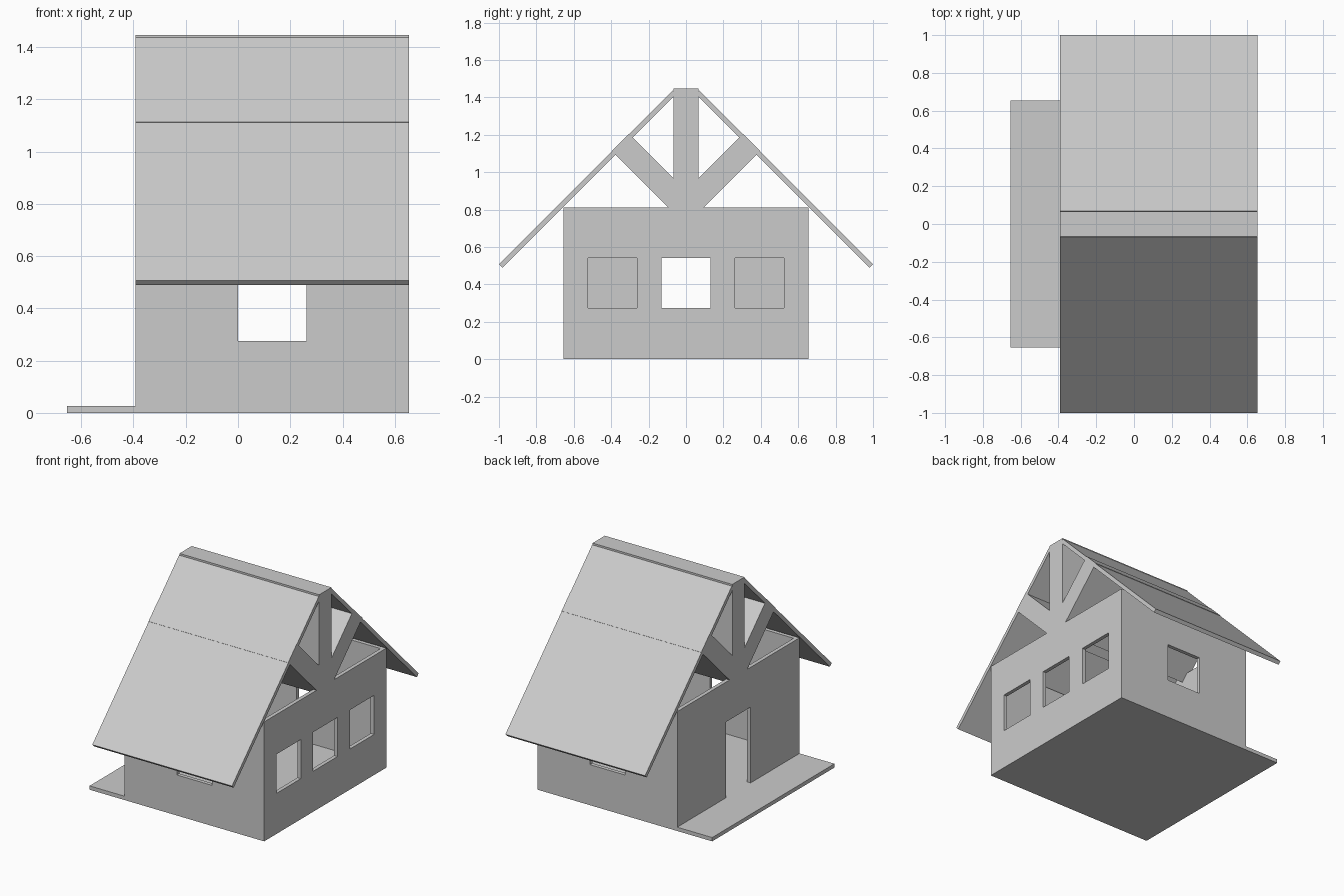
import bpy, bmesh
from mathutils import Vector

if "Cube" in bpy.data.objects:
    bpy.data.objects.remove(bpy.data.objects["Cube"])

X0, X1 = -0.393, 0.655      # gable planes
HALF, WALL_TOP, T = 0.655, 0.81, 0.026
S = 0.5 ** 0.5              # 45 degree unit


def extrude_x(name, profile, x0=X0, x1=X1):
    """Extrude a (y, z) profile along x."""
    bm = bmesh.new()
    face = bm.faces.new([bm.verts.new((x0, y, z)) for y, z in profile])
    ret = bmesh.ops.extrude_face_region(bm, geom=[face])
    moved = [v for v in ret["geom"] if isinstance(v, bmesh.types.BMVert)]
    bmesh.ops.translate(bm, verts=moved, vec=(x1 - x0, 0, 0))
    bmesh.ops.recalc_face_normals(bm, faces=bm.faces[:])
    mesh = bpy.data.meshes.new(name)
    bm.to_mesh(mesh)
    bm.free()
    obj = bpy.data.objects.new(name, mesh)
    bpy.context.collection.objects.link(obj)
    return obj


def box(name, x0, x1, y0, y1, z0, z1):
    return extrude_x(name, [(y0, z0), (y1, z0), (y1, z1), (y0, z1)], x0, x1)


def cut(obj, cutters):
    """Subtract the cutters, bake the result and remove them."""
    for c in cutters:
        c.hide_render = True
        m = obj.modifiers.new("cut", "BOOLEAN")
        m.operation, m.solver, m.object = "DIFFERENCE", "EXACT", c
    dg = bpy.context.evaluated_depsgraph_get()
    mesh = bpy.data.meshes.new_from_object(obj.evaluated_get(dg))
    obj.modifiers.clear()
    obj.data = mesh
    for c in cutters:
        bpy.data.objects.remove(c)


def strip(name, centre, direction, length, width):
    """Full-length beam or slab, starting at centre and running along direction."""
    c, d = Vector(centre), Vector(direction)
    n = Vector((-d.y, d.x)) * width / 2
    e = c + d * length
    return extrude_x(name, [c - n, e - n, e + n, c + n])


# Open-topped walls with floor, windows and door
walls = box("walls", X0, X1, -HALF, HALF, 0, WALL_TOP)
Z0, Z1 = 0.275, 0.54
cutters = [box("cavity", X0 + T, X1 - T, -HALF + T, HALF - T, T, 1.0),
           box("side_windows", 0, 0.262, -1, 1, Z0, Z1),
           box("door", X0 - 0.1, X0 + 0.1, -0.131, 0.131, T, Z1)]
for y in (-0.393, 0, 0.393):
    cutters.append(box("gable_window", X1 - 0.1, X1 + 0.1, y - 0.131, y + 0.131, Z0, Z1))
cut(walls, cutters)

# Porch slab
box("porch", -HALF, X0, -HALF, HALF, 0, T)

# Central roof partition
box("king_post", X0, X1, -0.0655, 0.0655, WALL_TOP, 1.447)

# Diagonal braces and roof slabs on each side
PEAK = 1.507
for side, label in ((-1, "front"), (1, "back")):
    strip(label + "_brace", (0, WALL_TOP - 0.002), (side * S, S), 0.497, 0.131)
    eave = Vector((side * 1.0, PEAK - 1.0)) + Vector((-side * S, -S)) * T / 2
    strip(label + "_roof", eave, (-side * S, S), 0.93 / S, T)
